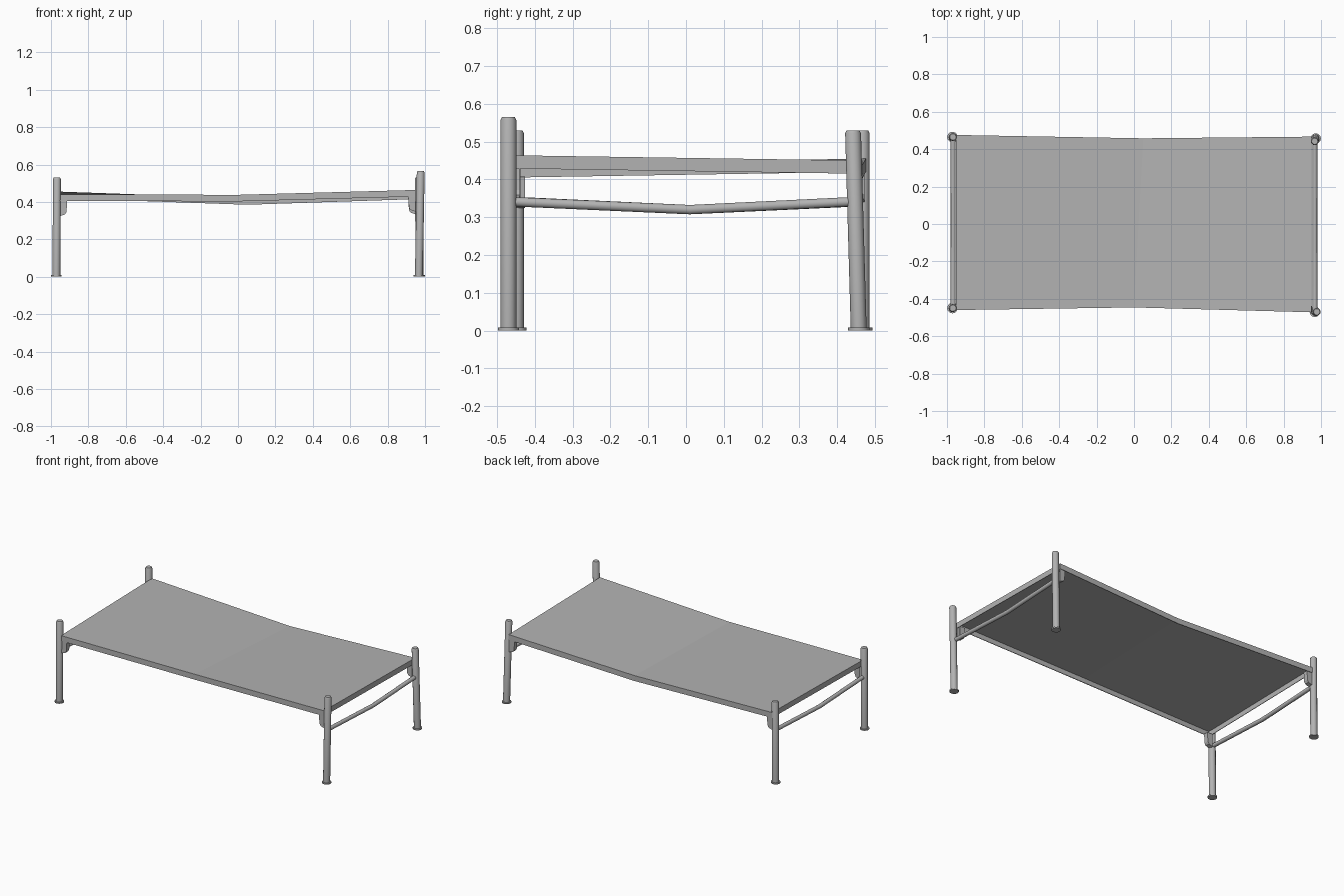
import bpy, bmesh, math
from mathutils import Vector

if "Cube" in bpy.data.objects:
    bpy.data.objects.remove(bpy.data.objects["Cube"])

steel = bpy.data.materials.new("grey_steel")
steel.use_nodes = True
grey = (0.45, 0.45, 0.45, 1)
steel.diffuse_color = grey
steel.node_tree.nodes["Principled BSDF"].inputs["Base Color"].default_value = grey


def finish(name, bm, smooth=False):
    bmesh.ops.recalc_face_normals(bm, faces=bm.faces)
    mesh = bpy.data.meshes.new(name)
    bm.to_mesh(mesh)
    bm.free()
    mesh.materials.append(steel)
    obj = bpy.data.objects.new(name, mesh)
    bpy.context.collection.objects.link(obj)
    if smooth:
        bpy.ops.object.select_all(action="DESELECT")
        obj.select_set(True)
        bpy.context.view_layer.objects.active = obj
        bpy.ops.object.shade_smooth_by_angle(angle=math.radians(50))
    return obj


def tube(name, rings, axis, sides=12):
    """Skin circular rings, given as (centre, radius), along one axis."""
    bm = bmesh.new()
    loops = []
    for centre, radius in rings:
        loop = []
        for i in range(sides):
            a = math.tau * i / sides
            u, v = radius * math.cos(a), radius * math.sin(a)
            offset = Vector((u, v, 0)) if axis == "z" else Vector((u, 0, v))
            loop.append(bm.verts.new(Vector(centre) + offset))
        loops.append(loop)
    for a, b in zip(loops, loops[1:]):
        for i in range(sides):
            j = (i + 1) % sides
            bm.faces.new((a[i], a[j], b[j], b[i]))
    bm.faces.new(loops[0])
    bm.faces.new(loops[-1])
    return finish(name, bm, True)


# Posts, leaning slightly out of true, each on a flat round foot
posts = {
    "front_left": ((0.967, -0.47), (0.977, -0.47), 0.565),
    "back_left": ((0.972, 0.457), (0.966, 0.442), 0.53),
    "front_right": ((-0.971, -0.45), (-0.968, -0.45), 0.53),
    "back_right": ((-0.971, 0.465), (-0.968, 0.465), 0.53),
}
R = 0.021
for name, (low, high, top) in posts.items():
    base, tip = Vector((*low, 0.004)), Vector((*high, top))
    tube(name + "_post", [(base, R), (base.lerp(tip, 0.985), R), (tip, R * 0.8)], "z")
    tube(name + "_foot", [((*low, 0), 0.028), ((*low, 0.008), 0.028)], "z")

# Sagging end rails
for name, x, ends in (("left", 0.967, (-0.46, 0.44)), ("right", -0.967, (-0.44, 0.46))):
    tube(name + "_end_rail", [((x, ends[0], 0.341), 0.013), ((x, 0.01, 0.32), 0.013),
                              ((x, ends[1], 0.341), 0.013)], "y", 10)

# Bent bed deck: a thin pan, open below, with a folded rim
front = [(-0.953, -0.46, 0.44), (0, -0.446, 0.438), (0.95, -0.472, 0.464)]
back = [(-0.953, 0.476, 0.455), (0.05, 0.458, 0.42), (0.95, 0.467, 0.45)]
bm = bmesh.new()
outline = [bm.verts.new(p) for p in front + back[::-1]]
hem = [bm.verts.new(v.co - Vector((0, 0, 0.035))) for v in outline]
bm.faces.new((outline[0], outline[1], outline[4], outline[5]))
bm.faces.new((outline[1], outline[2], outline[3], outline[4]))
for i in range(len(outline)):
    j = (i + 1) % len(outline)
    bm.faces.new((outline[i], outline[j], hem[j], hem[i]))
deck = finish("bed_deck", bm)
shell = deck.modifiers.new("sheet", "SOLIDIFY")
shell.thickness = 0.005
shell.offset = -1


# Corner brackets: channel of two cheeks and a web, hanging from the rim
def bracket(name, x, y, z):
    inward, side = (-1 if x > 0 else 1), (-1 if y > 0 else 1)
    profile = [(0, 0), (0.04, 0), (0.036, -0.06), (0.028, -0.074), (0, -0.083)]
    bm = bmesh.new()
    rows = [[bm.verts.new((x + inward * u, y + side * w, z + v)) for u, v in profile]
            for w in (0.004, 0.034)]
    for row in rows:
        bm.faces.new(row)
    for i in range(1, 4):
        bm.faces.new((rows[0][i], rows[0][i + 1], rows[1][i + 1], rows[1][i]))
    obj = finish(name, bm)
    mod = obj.modifiers.new("sheet", "SOLIDIFY")
    mod.thickness = 0.004
    mod.offset = -1


for name, corner in (("front_right", front[0]), ("front_left", front[2]),
                     ("back_right", back[0]), ("back_left", back[2])):
    x, y, z = corner
    bracket(name + "_bracket", x, y, z - 0.033)
